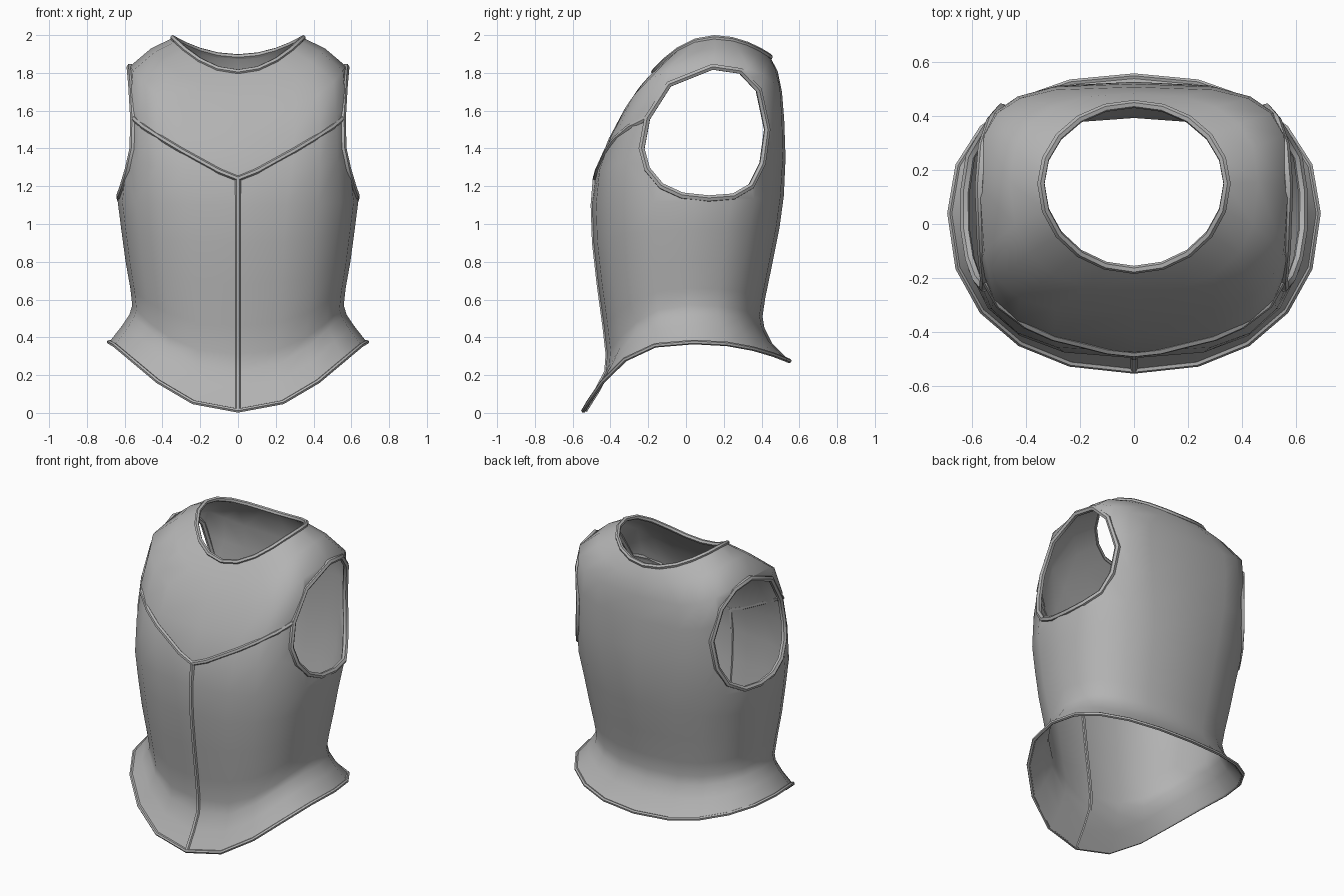
import bpy, bmesh, math
from mathutils import Vector
from mathutils.bvhtree import BVHTree

if "Cube" in bpy.data.objects:
    bpy.data.objects.remove(bpy.data.objects["Cube"])

SEG = 20
# Each ring: front (y, z), side (x, y, z), back (y, z), squareness
RINGS = [
    ((-.543, .012), (.682, .04, .375), (.547, .275), .90),
    ((-.475, .12), (.615, .04, .46), (.455, .37), .88),
    ((-.425, .22), (.575, .03, .52), (.415, .45), .85),
    ((-.418, .31), (.56, .02, .57), (.405, .51), .82),
    ((-.435, .46), (.57, .02, .66), (.42, .61), .80),
    ((-.465, .68), (.595, .02, .80), (.455, .78), .80),
    ((-.49, .90), (.618, .03, .97), (.495, .98), .80),
    ((-.497, 1.10), (.637, .05, 1.12), (.518, 1.15), .77),
    ((-.475, 1.28), (.605, .08, 1.36), (.527, 1.35), .64),
    ((-.41, 1.45), (.588, .11, 1.64), (.52, 1.55), .58),
    ((-.33, 1.60), (.572, .14, 1.835), (.508, 1.70), .57),
    ((-.25, 1.72), (.46, .155, 1.93), (.485, 1.81), .80),
    ((-.17, 1.805), (.345, .15, 1.985), (.445, 1.885), 1.0),
]
# Armhole outline (y, z)
ARM = [(.14, 1.832), (.29, 1.81), (.385, 1.71), (.43, 1.5), (.405, 1.32),
       (.345, 1.2), (.25, 1.145), (.12, 1.135), (-.02, 1.15), (-.13, 1.2),
       (-.205, 1.29), (-.235, 1.4), (-.205, 1.56), (-.09, 1.74)]

GREY = bpy.data.materials.new("dark_steel")
GREY.diffuse_color = (.45, .45, .45, 1)
GREY.use_nodes = True
GREY.node_tree.nodes["Principled BSDF"].inputs["Base Color"].default_value = GREY.diffuse_color


def ring_points(ring):
    (yf, zf), (x, ys, zs), (yb, zb), e = ring
    pts = []
    for i in range(SEG):
        a = 2 * math.pi * i / SEG
        s, c = math.sin(a), math.cos(a)
        ye, ze = (yf, zf) if c > 0 else (yb, zb)
        k = 2.6 if c > 0 and zf < .3 else 2     # pointed front of the skirt
        pts.append(Vector((math.copysign(abs(s) ** e, s) * x,
                           ys + (ye - ys) * abs(c) ** e,
                           zs + (ze - zs) * abs(c) ** k)))
    return pts


def mesh_object(name, verts, faces):
    me = bpy.data.meshes.new(name)
    me.from_pydata(verts, [], faces)
    me.materials.append(GREY)
    ob = bpy.data.objects.new(name, me)
    bpy.context.collection.objects.link(ob)
    return ob


def activate(ob):
    bpy.ops.object.select_all(action='DESELECT')
    ob.select_set(True)
    bpy.context.view_layer.objects.active = ob


def tube(name, paths, radius, cyclic=False):
    cu = bpy.data.curves.new(name, 'CURVE')
    cu.dimensions = '3D'
    cu.bevel_depth = radius
    cu.bevel_resolution = 1
    cu.use_fill_caps = True
    cu.materials.append(GREY)
    for pts in paths:
        sp = cu.splines.new('POLY')
        sp.points.add(len(pts) - 1)
        for p, co in zip(sp.points, pts):
            p.co = (*co, 1)
        sp.use_cyclic_u = cyclic
    ob = bpy.data.objects.new(name, cu)
    bpy.context.collection.objects.link(ob)
    activate(ob)
    bpy.ops.object.convert(target='MESH')
    bpy.ops.object.shade_smooth_by_angle(angle=math.radians(50))
    return ob


def flip(pts):
    return [Vector((-p.x, p.y, p.z)) for p in pts]


# Body shell lofted through the rings
rings = [ring_points(r) for r in RINGS]
verts = [p for r in rings for p in r]
faces = [(k * SEG + i, k * SEG + (i + 1) % SEG,
          (k + 1) * SEG + (i + 1) % SEG, (k + 1) * SEG + i)
         for k in range(len(rings) - 1) for i in range(SEG)]
surface = BVHTree.FromPolygons(verts, faces)
body = mesh_object("breastplate_shell", verts, faces)


def project(origin, direction):
    hit = surface.ray_cast(Vector(origin), Vector(direction))[0]
    return hit or surface.find_nearest(Vector((.57, origin[1], origin[2])))[0]


# Armholes cut straight through both sides
n = len(ARM)
cutter = mesh_object("armhole_cutter",
                     [(x, y, z) for x in (-1, 1) for y, z in ARM],
                     [tuple(range(n)), tuple(reversed(range(n, 2 * n)))] +
                     [(i, i + n, (i + 1) % n + n, (i + 1) % n) for i in range(n)])
bm = bmesh.new()
bm.from_mesh(cutter.data)
bmesh.ops.recalc_face_normals(bm, faces=bm.faces)
bm.to_mesh(cutter.data)
bm.free()
cutter.hide_render = True

activate(body)
sol = body.modifiers.new("thickness", 'SOLIDIFY')
sol.thickness = .012
sol.offset = -1
cut = body.modifiers.new("armholes", 'BOOLEAN')
cut.operation = 'DIFFERENCE'
cut.solver = 'EXACT'
cut.object = cutter
for m in ("thickness", "armholes"):
    bpy.ops.object.modifier_apply(modifier=m)
bpy.data.objects.remove(cutter)
bpy.ops.object.shade_smooth_by_angle(angle=math.radians(60))

# Rolled rims on the openings
tube("hem_rim", [rings[0]], .012, True)
tube("neck_rim", [rings[-1]], .015, True)
arm = [project((1, y, z), (-1, 0, 0)) for y, z in ARM]
tube("armhole_rims", [arm, flip(arm)], .018, True)

# V-shaped seam across the chest
seam = [project((x, -2, z), (0, 1, 0)) for x, z in
        [(0, 1.24), (.1, 1.28), (.2, 1.335), (.3, 1.39), (.4, 1.45), (.5, 1.515)]]
seam.append(arm[12])
tube("chest_seam", [flip(seam)[::-1] + seam[1:]], .015)

# Centre ridge down the front, sunk into the plate
ridge = [r[0] + Vector((0, .006, 0)) for r in rings[:8]] + [seam[0]]
tube("centre_ridge", [ridge], .016)
